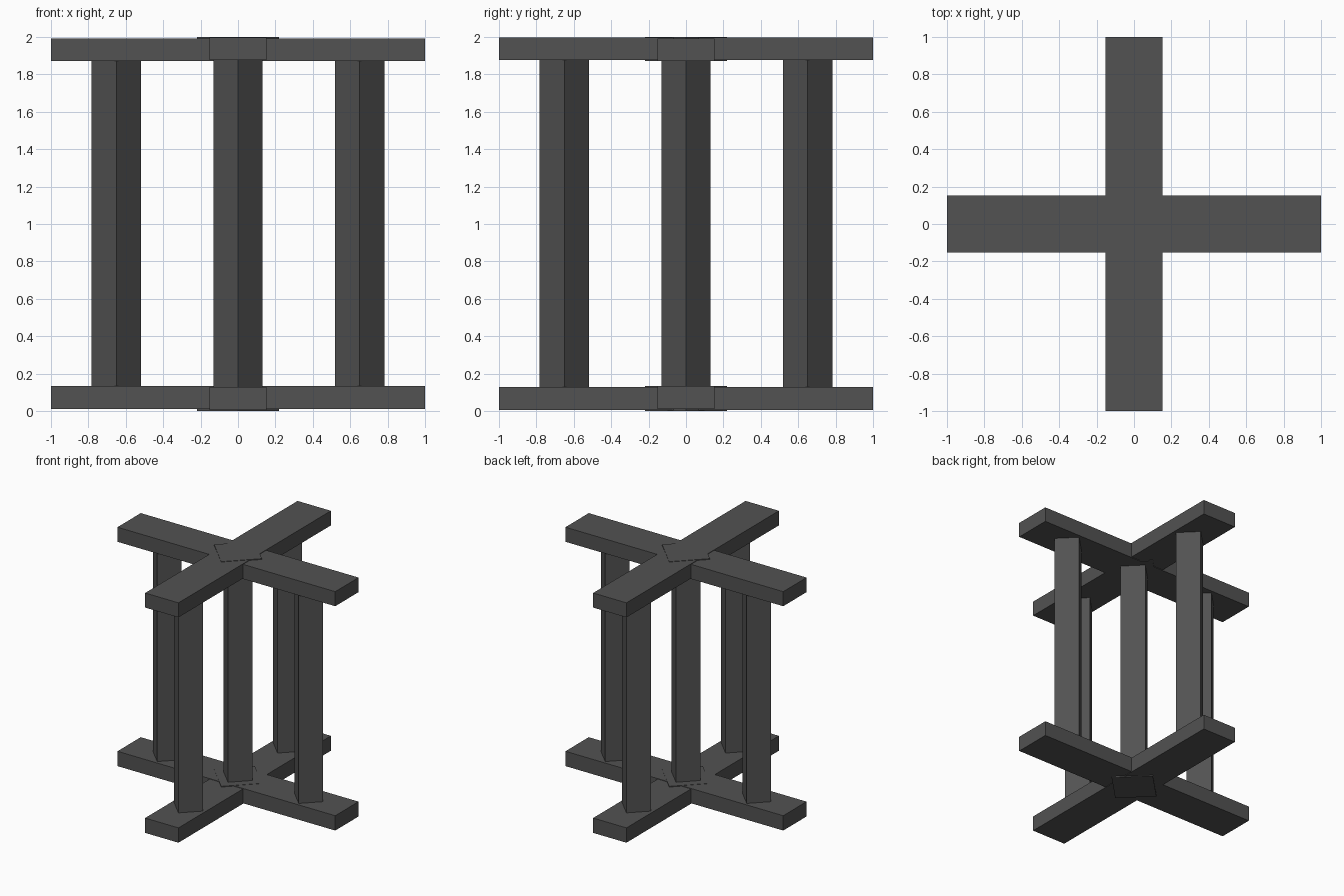
import bpy
import math

cube = bpy.data.objects.get("Cube")
if cube:
    bpy.data.objects.remove(cube, do_unlink=True)

# Single dark grey material
GREY = (0.085, 0.085, 0.085, 1.0)
mat = bpy.data.materials.new("dark_grey")
mat.use_nodes = True
mat.diffuse_color = GREY
bsdf = next(n for n in mat.node_tree.nodes if n.type == 'BSDF_PRINCIPLED')
bsdf.inputs["Base Color"].default_value = GREY


def box(name, size, x, y, z0, z1, angle=0.0):
    """Flat-shaded box with its base at z0 and its top at z1."""
    bpy.ops.mesh.primitive_cube_add(size=1, location=(x, y, (z0 + z1) / 2),
                                    rotation=(0, 0, angle))
    ob = bpy.context.object
    ob.name = name
    ob.scale = (size[0], size[1], z1 - z0)
    bpy.ops.object.transform_apply(location=False, rotation=True, scale=True)
    ob.data.materials.append(mat)
    return ob


BEAM = 0.306                    # beam width
POST = 0.264 / math.sqrt(2)     # post side, turned to a diamond
HUB = 0.44 / math.sqrt(2)       # hub side, turned to a diamond
DIAMOND = math.radians(45)

# Crossed beams and a slightly proud diamond hub, bottom and top
box("bottom_cross_beam", (2, BEAM), 0, 0, 0.010, 0.133)
box("bottom_long_beam", (BEAM, 2), 0, 0, 0.006, 0.129)
box("bottom_hub", (HUB, HUB), 0, 0, 0.0, 0.135, DIAMOND)
box("top_cross_beam", (2, BEAM), 0, 0, 1.872, 1.993)
box("top_long_beam", (BEAM, 2), 0, 0, 1.876, 1.997)
box("top_hub", (HUB, HUB), 0, 0, 1.872, 2.0, DIAMOND)

# Five upright posts, one in the centre and one on each arm
posts = {"centre": (0, 0), "left": (0.65, 0), "right": (-0.65, 0),
         "front": (0, -0.65), "back": (0, 0.65)}
for side, (x, y) in posts.items():
    box(side + "_post", (POST, POST), x, y, 0.1, 1.9, DIAMOND)
